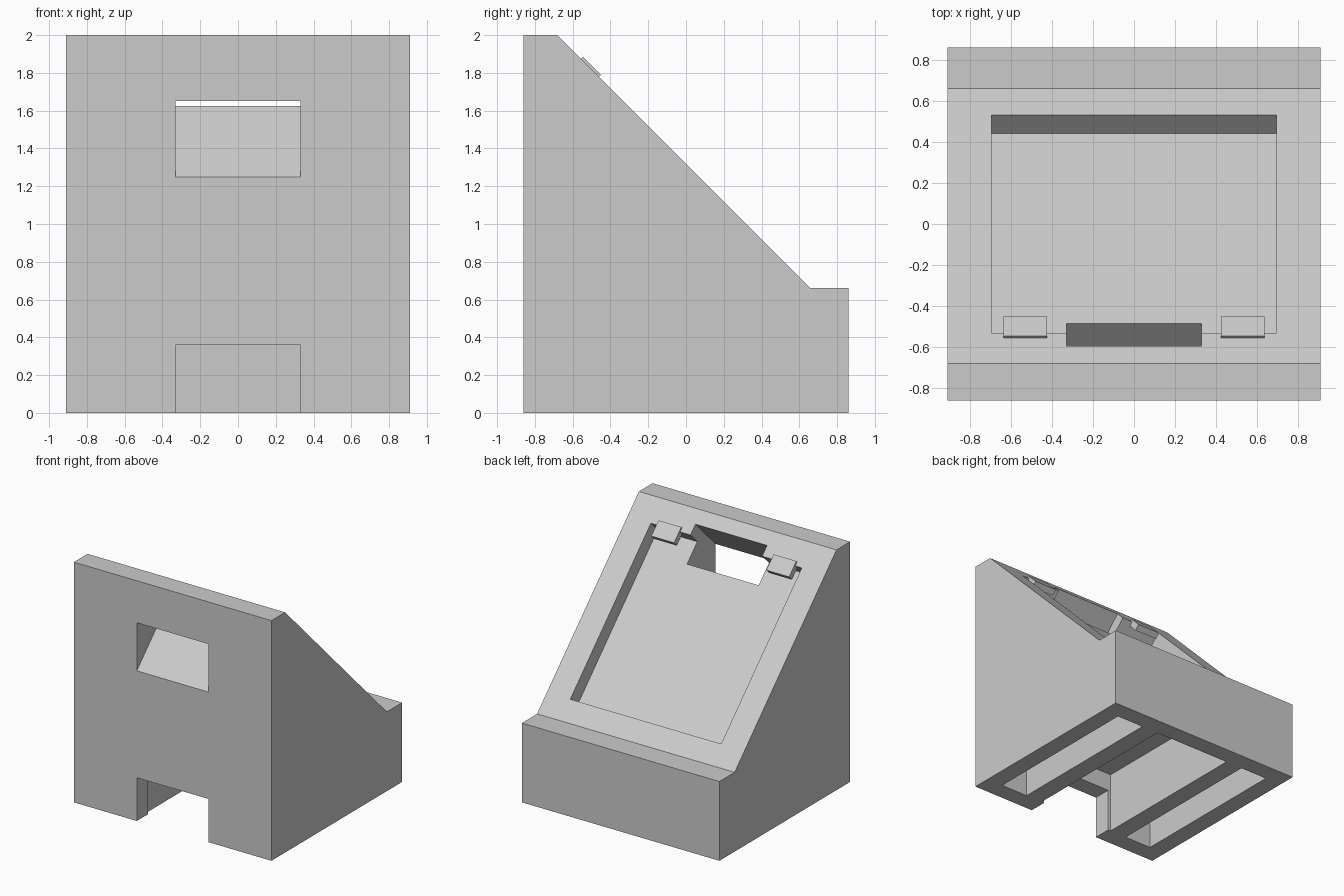
import bpy
import bmesh

if "Cube" in bpy.data.objects:
    bpy.data.objects.remove(bpy.data.objects["Cube"])

grey = bpy.data.materials.new("light_grey")
grey.diffuse_color = (0.6, 0.6, 0.6, 1)
grey.use_nodes = True
grey.node_tree.nodes["Principled BSDF"].inputs["Base Color"].default_value = grey.diffuse_color


def prism(name, profile, x0, x1):
    """Extrude a (y, z) profile along x."""
    bm = bmesh.new()
    face = bm.faces.new([bm.verts.new((x0, y, z)) for y, z in profile])
    new = bmesh.ops.extrude_face_region(bm, geom=[face])["geom"]
    bmesh.ops.translate(bm, vec=(x1 - x0, 0, 0),
                        verts=[v for v in new if isinstance(v, bmesh.types.BMVert)])
    bmesh.ops.recalc_face_normals(bm, faces=bm.faces)
    mesh = bpy.data.meshes.new(name)
    bm.to_mesh(mesh)
    bm.free()
    mesh.materials.append(grey)
    obj = bpy.data.objects.new(name, mesh)
    bpy.context.collection.objects.link(obj)
    return obj


def upright(y0, y1, z0, z1):
    return [(y0, z0), (y1, z0), (y1, z1), (y0, z1)]


def tilted(u0, u1, n0, n1):
    """Rectangle square to the 45 degree face: u = z - y, n = z + y."""
    return [((n - u) / 2, (n + u) / 2)
            for u, n in ((u0, n0), (u1, n0), (u1, n1), (u0, n1))]


def combine(target, tool, operation):
    mod = target.modifiers.new(operation.lower(), 'BOOLEAN')
    mod.object, mod.operation, mod.solver = tool, operation, 'EXACT'
    bpy.context.view_layer.objects.active = target
    bpy.ops.object.modifier_apply(modifier=mod.name)
    bpy.data.objects.remove(tool)


# Wedge-shaped stand with a flat ledge at the low end
body = prism("stand_body", [(-0.86, 0), (0.86, 0), (0.86, 0.66), (0.66, 0.66),
                            (-0.68, 2), (-0.86, 2)], -0.91, 0.91)

# Shallow panel recess in the slope, and the cable window through its top edge
combine(body, prism("panel_recess", tilted(0.26, 2.38, 1.14, 1.7), -0.695, 0.695), 'DIFFERENCE')
combine(body, prism("cable_window", tilted(2.11, 2.51, -0.2, 1.7), -0.33, 0.33), 'DIFFERENCE')

# Hollow underside: middle bay, two side bays, and the front doorway
combine(body, prism("middle_bay", upright(-0.71, 0.71, -0.1, 0.51), -0.355, 0.355), 'DIFFERENCE')
for x0, x1 in ((0.51, 0.76), (-0.76, -0.51)):
    combine(body, prism("side_bay", upright(-0.71, 0.71, -0.1, 0.51), x0, x1), 'DIFFERENCE')
combine(body, prism("front_doorway", upright(-1, -0.6, -0.1, 0.36), -0.33, 0.33), 'DIFFERENCE')

# Two retaining tabs over the top edge of the recess
for x0, x1 in ((0.425, 0.635), (-0.635, -0.425)):
    combine(body, prism("retaining_tab", tilted(2.24, 2.43, 1.265, 1.34), x0, x1), 'UNION')
